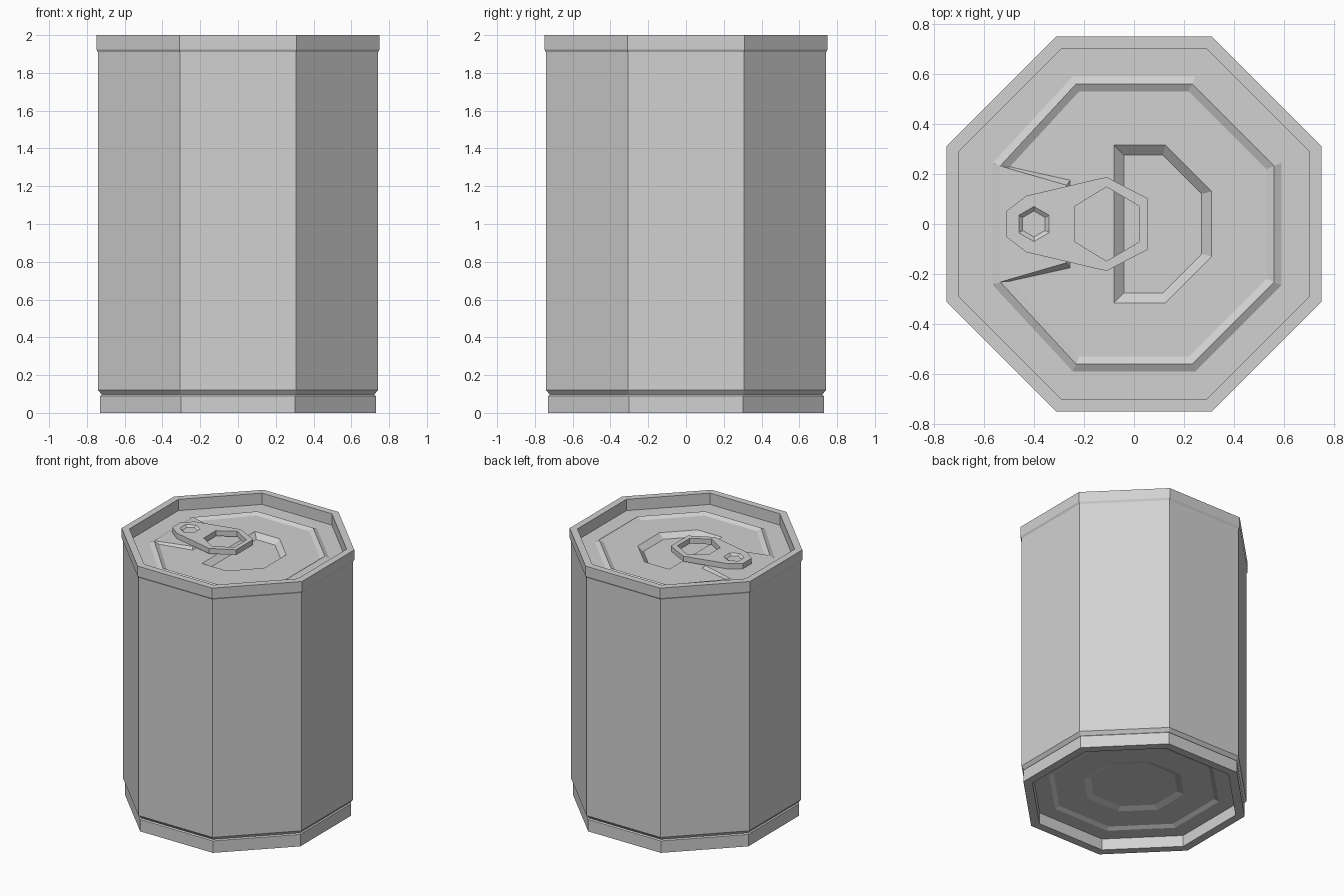
import bpy, bmesh, math

if "Cube" in bpy.data.objects:
    bpy.data.objects.remove(bpy.data.objects["Cube"])

metal = bpy.data.materials.new("light grey metal")
metal.use_nodes = True
GREY = (0.64, 0.64, 0.64, 1)
metal.diffuse_color = GREY
metal.node_tree.nodes["Principled BSDF"].inputs["Base Color"].default_value = GREY

FLOOR = 1.915      # sunken lid surface
RAISED = 1.932     # ridge crest and tab mount
TAB_TOP = 1.972


def octagon(apothem):
    r = apothem / math.cos(math.pi / 8)
    return [(r * math.cos(math.pi / 8 + i * math.pi / 4),
             r * math.sin(math.pi / 8 + i * math.pi / 4)) for i in range(8)]


def mirrored(half):
    """Close an outline given by its +y half."""
    return half + [(x, -y) for x, y in reversed(half)]


def ring(bm, points, z):
    return [bm.verts.new((x, y, z)) for x, y in points]


def loft(bm, a, b, closed=True):
    n = len(a)
    for i in range(n if closed else n - 1):
        j = (i + 1) % n
        bm.faces.new((a[i], a[j], b[j], b[i]))


def fill(bm, *loops):
    """Fill the first loop, leaving the others as holes."""
    edges = []
    for loop in loops:
        for i, v in enumerate(loop):
            w = loop[(i + 1) % len(loop)]
            edges.append(bm.edges.get((v, w)) or bm.edges.new((v, w)))
    bmesh.ops.triangle_fill(bm, use_beauty=True, edges=edges, normal=(0, 0, 1))


def finish(bm, name):
    bmesh.ops.recalc_face_normals(bm, faces=bm.faces)
    mesh = bpy.data.meshes.new(name)
    bm.to_mesh(mesh)
    bm.free()
    mesh.materials.append(metal)
    obj = bpy.data.objects.new(name, mesh)
    bpy.context.collection.objects.link(obj)
    return obj


# Can body: stepped base, rims, wall and sunken lid as one profile
profile = [(0.285, 0.115), (0.33, 0.1), (0.53, 0.1), (0.56, 0.085), (0.67, 0.085),
           (0.67, 0), (0.73, 0), (0.73, 0.09), (0.722, 0.097), (0.742, 0.122),
           (0.742, 1.91), (0.75, 1.925), (0.75, 2), (0.7, 2), (0.7, FLOOR)]
bm = bmesh.new()
rings = [ring(bm, octagon(a), z) for a, z in profile]
for lower, upper in zip(rings, rings[1:]):
    loft(bm, lower, upper)
bm.faces.new(rings[0])
# Pressed opening in the lid
opening = ring(bm, mirrored([(-0.08, 0.315), (0.125, 0.315), (0.31, 0.13)]), FLOOR)
opening_floor = ring(bm, mirrored([(-0.04, 0.275), (0.115, 0.275), (0.27, 0.12)]), FLOOR - 0.035)
loft(bm, opening, opening_floor)
bm.faces.new(opening_floor)
fill(bm, rings[-1], opening)
finish(bm, "can_body")


# Raised ridge around the lid, open on the tab side
def ridge_path(apothem):
    pts = octagon(apothem)
    path = pts[4:] + pts[:4]
    return [(x + 0.025 if i in (0, 7) else x, y) for i, (x, y) in enumerate(path)]


bm = bmesh.new()
outer, crest, inner = [ring(bm, ridge_path(a), z)
                       for a, z in ((0.59, FLOOR), (0.56, RAISED), (0.53, FLOOR))]
for a, b in ((outer, crest), (crest, inner), (inner, outer)):
    loft(bm, a, b, closed=False)
for end in (0, -1):
    bm.faces.new((outer[end], crest[end], inner[end]))
finish(bm, "lid_ridge")

# Tapered raised mount under the tab
bm = bmesh.new()
base = ring(bm, mirrored([(-0.565, 0.244), (-0.255, 0.175)]), FLOOR)
top = ring(bm, mirrored([(-0.535, 0.232), (-0.27, 0.155)]), RAISED)
loft(bm, base, top)
bm.faces.new(base)
bm.faces.new(top)
finish(bm, "tab_mount")

# Pull tab with finger hole and rivet dimple
outline = mirrored([(-0.51, 0.052), (-0.43, 0.113), (-0.11, 0.188), (0.055, 0.102)])
hole = [(-0.11, 0.148), (0.02, 0.072), (0.02, -0.072),
        (-0.11, -0.148), (-0.235, -0.072), (-0.235, 0.072)]


def hexagon(r):
    return [(-0.4 + r * math.sin(i * math.pi / 3), r * math.cos(i * math.pi / 3))
            for i in range(6)]


bm = bmesh.new()
low_edge, high_edge = ring(bm, outline, RAISED), ring(bm, outline, TAB_TOP)
low_hole, high_hole = ring(bm, hole, RAISED), ring(bm, hole, TAB_TOP)
dimple, dimple_floor = ring(bm, hexagon(0.07), TAB_TOP), ring(bm, hexagon(0.052), TAB_TOP - 0.014)
loft(bm, low_edge, high_edge)
loft(bm, low_hole, high_hole)
loft(bm, dimple, dimple_floor)
bm.faces.new(dimple_floor)
fill(bm, high_edge, high_hole, dimple)
fill(bm, low_edge, low_hole)
finish(bm, "pull_tab")
